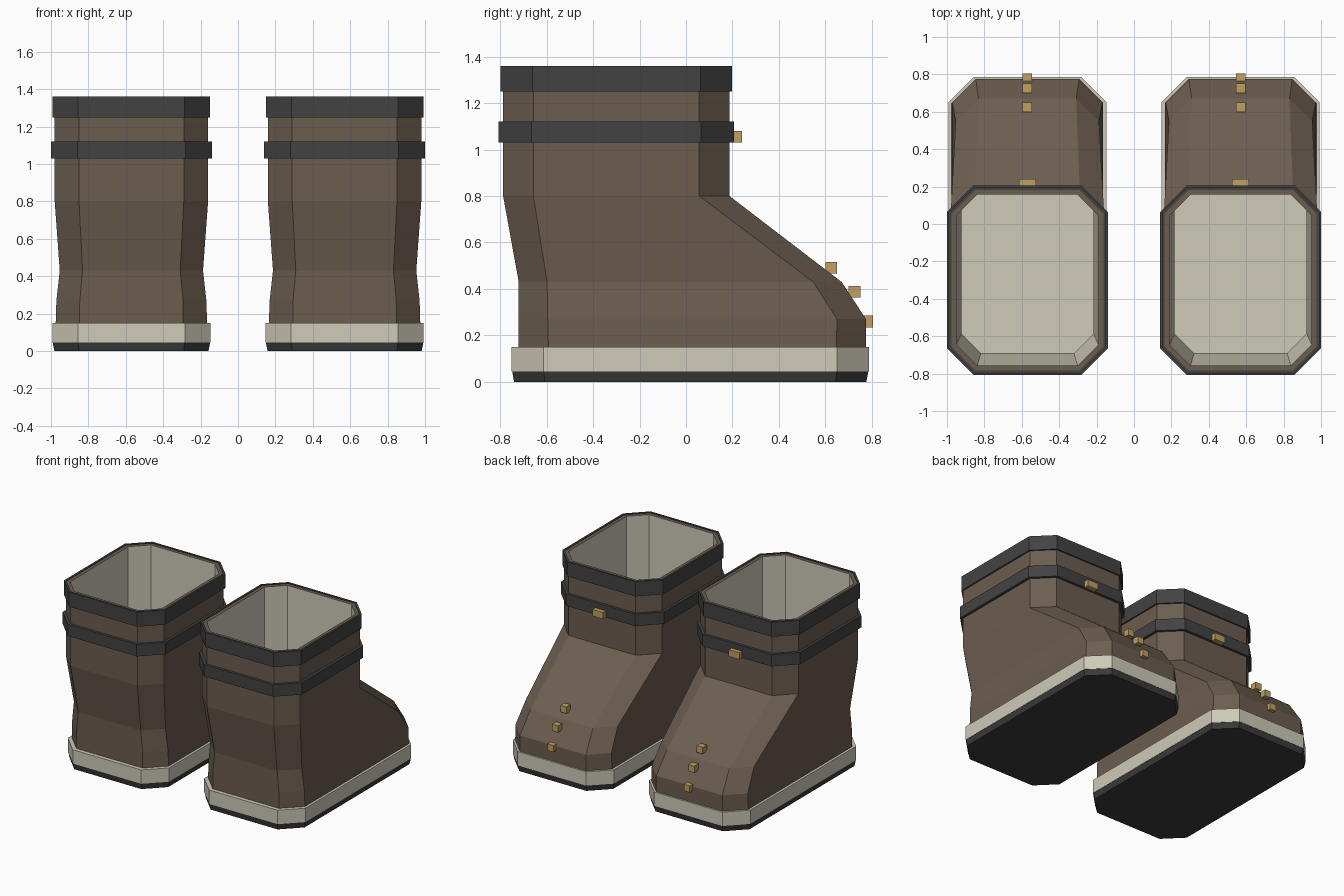
import bpy, bmesh

if "Cube" in bpy.data.objects:
    bpy.data.objects.remove(bpy.data.objects["Cube"])


def material(name, rgb):
    m = bpy.data.materials.new(name)
    m.diffuse_color = (*rgb, 1)
    m.use_nodes = True
    m.node_tree.nodes["Principled BSDF"].inputs["Base Color"].default_value = m.diffuse_color
    return m


LEATHER = material("brown leather", (0.15, 0.11, 0.08))
CREAM = material("cream lining", (0.62, 0.59, 0.48))
TRIM = material("charcoal trim", (0.055, 0.055, 0.055))
RUBBER = material("black rubber", (0.042, 0.042, 0.042))
BRASS = material("brass", (0.52, 0.35, 0.12))


def octagon(z, hw, y0, y1, c, inset=0.0):
    """Rectangle with chamfered corners at height z."""
    hw, y0, y1, c = hw - inset, y0 + inset, y1 - inset, c - inset * 0.6
    return [(hw - c, y0, z), (hw, y0 + c, z), (hw, y1 - c, z), (hw - c, y1, z),
            (c - hw, y1, z), (-hw, y1 - c, z), (-hw, y0 + c, z), (c - hw, y0, z)]


def loft(name, rings, mats, x, inner_from=None, closed=False):
    """Skin a stack of rings; closed joins last to first, else both ends are capped."""
    bm = bmesh.new()
    loops = [[bm.verts.new((p[0] + x, p[1], p[2])) for p in r] for r in rings]
    count = len(loops)
    for i in range(count if closed else count - 1):
        a, b = loops[i], loops[(i + 1) % count]
        for j in range(8):
            k = (j + 1) % 8
            f = bm.faces.new((a[j], a[k], b[k], b[j]))
            f.material_index = int(inner_from is not None and i >= inner_from)
    if not closed:
        bm.faces.new(loops[0][::-1])
        bm.faces.new(loops[-1]).material_index = int(inner_from is not None)
    bmesh.ops.recalc_face_normals(bm, faces=bm.faces)
    me = bpy.data.meshes.new(name)
    bm.to_mesh(me)
    bm.free()
    for m in mats:
        me.materials.append(m)
    ob = bpy.data.objects.new(name, me)
    bpy.context.collection.objects.link(ob)
    return ob


def box(name, centre, size, mat):
    bpy.ops.mesh.primitive_cube_add(size=1, location=centre)
    ob = bpy.context.object
    ob.name = name
    ob.scale = size
    ob.data.materials.append(mat)


# Boot sections: height, half width, heel y, toe y, chamfer
SECTIONS = [(0.14, 0.405, -0.72, 0.775, 0.128),
            (0.27, 0.401, -0.72, 0.775, 0.125),
            (0.43, 0.383, -0.72, 0.67, 0.122),
            (0.80, 0.410, -0.787, 0.187, 0.13),
            (1.355, 0.410, -0.787, 0.187, 0.13)]
WALL = 0.03

for side, x in (("left", -0.57), ("right", 0.57)):
    # Leather upper with a cream inner wall and insole
    outer = [octagon(*s) for s in SECTIONS]
    inner = [octagon(*s, inset=WALL) for s in reversed(SECTIONS)]
    inner[-1] = octagon(0.16, *SECTIONS[0][1:], inset=WALL)
    loft(side + "_boot_upper", outer + inner, [LEATHER, CREAM], x, inner_from=len(outer))

    # Sole: cream midsole over a tapered rubber outsole
    loft(side + "_midsole", [octagon(z, 0.423, -0.75, 0.787, 0.137) for z in (0.045, 0.15)],
         [CREAM], x)
    loft(side + "_outsole", [octagon(0, 0.412, -0.74, 0.776, 0.132),
                             octagon(0.045, 0.421, -0.748, 0.785, 0.136)], [RUBBER], x)

    # Cuff at the rim and ankle strap below it
    for name, z0, z1, grow in (("cuff", 1.25, 1.36, 0.011), ("strap", 1.03, 1.12, 0.02)):
        dims = (0.41 + grow, -0.787 - grow, 0.187 + grow, 0.13 + grow * 0.6)
        loft(f"{side}_{name}", [octagon(z0, *dims), octagon(z1, *dims),
                                octagon(z1, *dims, inset=grow + 0.004),
                                octagon(z0, *dims, inset=grow + 0.004)],
             [TRIM], x, closed=True)

    # Strap buckle and three toe studs
    box(side + "_buckle", (x, 0.222, 1.055), (0.09, 0.036, 0.05), BRASS)
    for i, (y, z) in enumerate(((0.625, 0.492), (0.725, 0.388), (0.78, 0.26))):
        box(f"{side}_stud_{i + 1}", (x, y, z), (0.05, 0.05, 0.05), BRASS)
